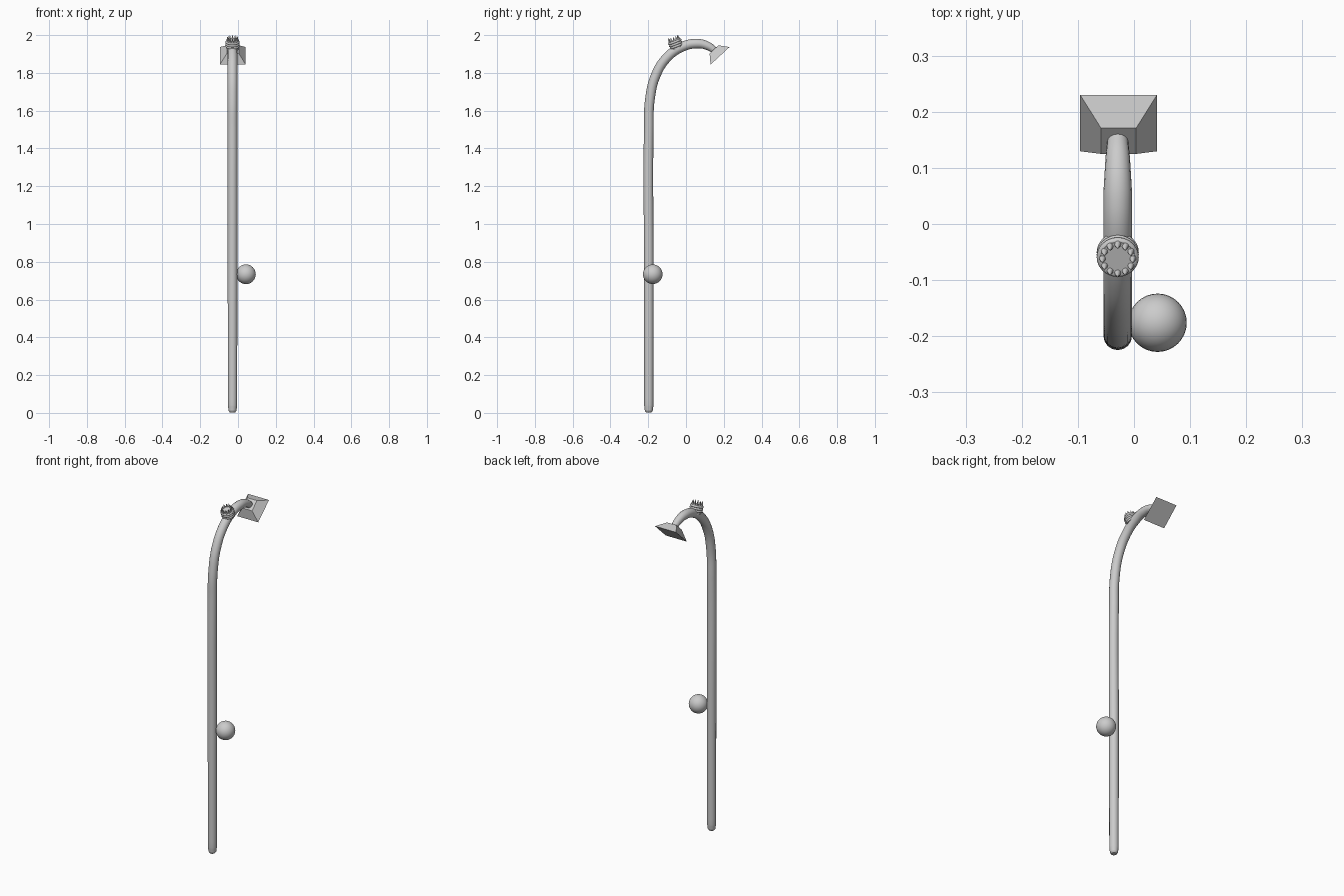
import bpy, math
from mathutils import Vector, Matrix

if "Cube" in bpy.data.objects:
    bpy.data.objects.remove(bpy.data.objects["Cube"])

CX = -0.029  # x of the pole plane


def smooth(obj, angle=40):
    bpy.ops.object.select_all(action='DESELECT')
    obj.select_set(True)
    bpy.context.view_layer.objects.active = obj
    bpy.ops.object.shade_smooth_by_angle(angle=math.radians(angle))


# Bent pole: (y, z, radius) along a swept curve
path = [(-0.197, 0.003, 0.015), (-0.197, 0.012, 0.021), (-0.197, 0.04, 0.0245),
        (-0.197, 0.8, 0.0255), (-0.197, 1.5, 0.0255), (-0.191, 1.66, 0.0255),
        (-0.159, 1.79, 0.0255), (-0.098, 1.884, 0.0255), (-0.02, 1.938, 0.0255),
        (0.055, 1.955, 0.0255), (0.115, 1.943, 0.022), (0.155, 1.917, 0.018)]
curve = bpy.data.curves.new("pole", 'CURVE')
curve.dimensions = '3D'
curve.bevel_depth = 1.0
curve.bevel_resolution = 6
curve.resolution_u = 8
curve.use_fill_caps = True
spline = curve.splines.new('BEZIER')
spline.bezier_points.add(len(path) - 1)
for p, (y, z, r) in zip(spline.bezier_points, path):
    p.co = (CX, y, z)
    p.radius = r
    p.handle_left_type = p.handle_right_type = 'AUTO'
pole = bpy.data.objects.new("pole", curve)
bpy.context.collection.objects.link(pole)
pole.select_set(True)
bpy.context.view_layer.objects.active = pole
bpy.ops.object.convert(target='MESH')
smooth(bpy.context.object)

# Ball on the side of the pole
bpy.ops.mesh.primitive_uv_sphere_add(segments=32, ring_count=16, radius=0.052,
                                     location=(0.042, -0.176, 0.734))
bpy.context.object.name = "side_ball"
smooth(bpy.context.object)

# Square flared head, facing outward and down
axis = Vector((0, -0.68, 0.735)).normalized()
bx = Vector((1, 0, 0))
by = axis.cross(bx)
frame = Matrix((bx, by, axis)).transposed().to_4x4()
frame.translation = Vector((-0.0275, 0.180 - 0.68 * 0.0235, 1.89 + 0.735 * 0.0235))
half = math.sqrt(2) / 2
bpy.ops.mesh.primitive_cone_add(vertices=4, radius1=0.137 * half, radius2=0.063 * half, depth=0.047)
head = bpy.context.object
head.name = "flared_head"
head.data.transform(Matrix.Rotation(math.radians(45), 4, 'Z'))
head.matrix_world = frame

# Ornament on the bend, built along a tilted axis
seat = Matrix.Translation((CX, -0.048, 1.935)) @ Matrix.Rotation(math.radians(21), 4, 'X')


def place(name, local):
    obj = bpy.context.object
    obj.name = name
    obj.matrix_world = seat @ local
    smooth(obj)


bpy.ops.mesh.primitive_cylinder_add(vertices=32, radius=0.031, depth=0.05)
place("crown_core", Matrix.Translation((0, 0, 0.014)))
for i, z in enumerate((0.007, 0.019, 0.031)):
    bpy.ops.mesh.primitive_torus_add(major_radius=0.031, minor_radius=0.0065,
                                     major_segments=32, minor_segments=10)
    place(f"crown_ring_{i}", Matrix.Translation((0, 0, z)))

# Ring of spikes
COUNT = 12
for i in range(COUNT):
    bpy.ops.mesh.primitive_cone_add(vertices=10, radius1=0.007, radius2=0.0005, depth=0.026)
    place(f"crown_spike_{i}", Matrix.Rotation(math.tau * i / COUNT, 4, 'Z')
          @ Matrix.Translation((0.027, 0, 0.047)))
